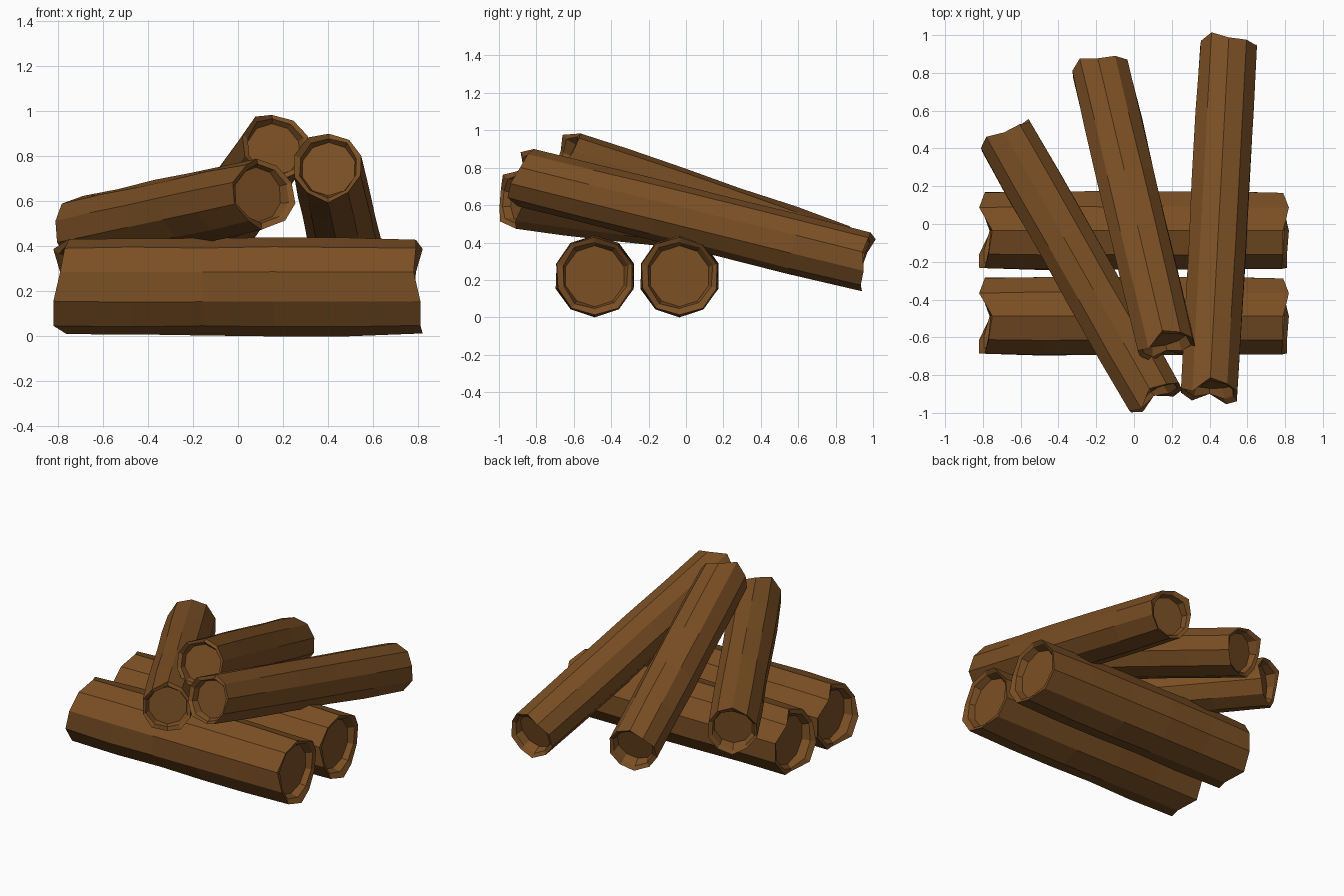
import bpy, bmesh, math, random
from mathutils import Vector

cube = bpy.data.objects.get("Cube")
if cube:
    bpy.data.objects.remove(cube, do_unlink=True)

bark = bpy.data.materials.new("brown_wood")
bark.use_nodes = True
colour = (0.2, 0.08, 0.018, 1)
bark.diffuse_color = colour
bark.node_tree.nodes["Principled BSDF"].inputs["Base Color"].default_value = colour

SIDES = 10
SECTIONS = 5
# How far each rim corner sticks out, for the splintered ends
START_RIM = [0, .03, -.04, -.02, 0, .03, .03, -.03, .02, 0]
END_RIM = [0, .03, 0, 0, -.01, .02, .02, .03, 0, -.01]


def log(name, start, end, radius, seed):
    """Ten-sided log with jagged rims and recessed end caps."""
    rng = random.Random(seed)
    start, end = Vector(start), Vector(end)
    axis = end - start
    length = axis.length
    bm = bmesh.new()

    def ring(scale, along, jitter=0.0):
        verts = []
        for i in range(SIDES):
            a = math.radians(18) + math.tau * i / SIDES
            r = radius * (scale + rng.uniform(-jitter, jitter))
            verts.append(bm.verts.new((along(i), r * math.cos(a), r * math.sin(a))))
        return verts

    # Cap, inner lip, bark sections, inner lip, cap
    rings = [ring(.76, lambda i: .05),
             ring(.84, lambda i: .01 - START_RIM[i] * .5, .04),
             ring(.98, lambda i: -START_RIM[i], .02)]
    for s in range(1, SECTIONS):
        rings.append(ring(1, lambda i: length * s / SECTIONS, .025))
    rings += [ring(.98, lambda i: length + END_RIM[i], .02),
              ring(.84, lambda i: length - .01 + END_RIM[i] * .5, .04),
              ring(.76, lambda i: length - .05)]
    for a, b in zip(rings, rings[1:]):
        for i in range(SIDES):
            j = (i + 1) % SIDES
            bm.faces.new((a[i], a[j], b[j], b[i]))
    bm.faces.new(rings[0])
    bm.faces.new(rings[-1])
    bmesh.ops.recalc_face_normals(bm, faces=bm.faces)

    mesh = bpy.data.meshes.new(name)
    bm.to_mesh(mesh)
    bm.free()
    mesh.materials.append(bark)
    obj = bpy.data.objects.new(name, mesh)
    bpy.context.collection.objects.link(obj)
    obj.location = start
    obj.rotation_mode = 'QUATERNION'
    obj.rotation_quaternion = axis.to_track_quat('X', 'Z')


# Two logs lying side by side on the ground
for name, y in (("front_base_log", -.488), ("back_base_log", -.035)):
    log(name, (-.79, y, .22), (.79, y, .22), .215, 3)

# Three logs leaning over them
log("left_leaning_log", (.11, -.92, .635), (-.68, .47, .465), .16, 5)
log("middle_leaning_log", (.17, -.65, .845), (-.18, .83, .34), .16, 6)
log("right_leaning_log", (.40, -.89, .755), (.50, .95, .30), .16, 7)
